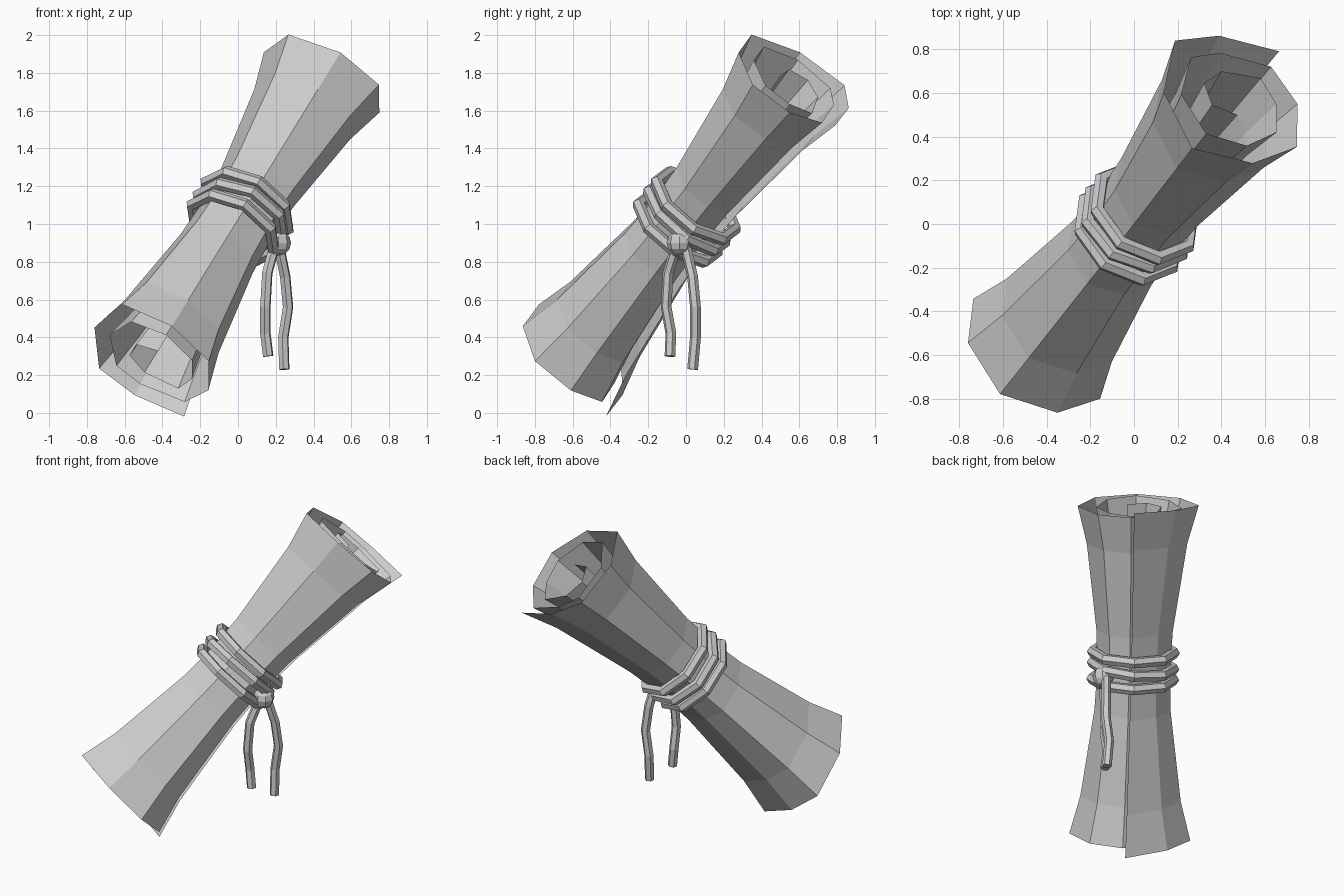
import bpy
import bmesh
from math import cos, sin, radians
from mathutils import Vector, Matrix

if "Cube" in bpy.data.objects:
    bpy.data.objects.remove(bpy.data.objects["Cube"], do_unlink=True)


def material(name, value):
    mat = bpy.data.materials.new(name)
    mat.use_nodes = True
    mat.diffuse_color = (value, value, value, 1)
    mat.node_tree.nodes["Principled BSDF"].inputs["Base Color"].default_value = (value, value, value, 1)
    return mat


grey = material("plain grey", 0.6)

# Leaning frame of the scroll: z runs along the roll
az = radians(52)
axis = Vector((cos(az), sin(az), 1)).normalized()
side = Vector((-sin(az), cos(az), 0))
up = axis.cross(side)
frame = Matrix((side, up, axis)).transposed().to_4x4()
frame.translation = (0, -0.01, 1.02)


def add_mesh(name, bm, matrix=Matrix()):
    bm.transform(matrix)
    mesh = bpy.data.meshes.new(name)
    bm.to_mesh(mesh)
    bm.free()
    mesh.materials.append(grey)
    obj = bpy.data.objects.new(name, mesh)
    bpy.context.collection.objects.link(obj)
    return obj


# Rolled sheet: spiral section (across, up, half length), pinched at the waist
spiral = [(-.03, -.38, 1.09), (.23, -.235, 1.075), (.375, -.05, 1.06),
          (.27, .227, 1.03), (.01, .38, 1.01), (-.25, .231, 1.025),
          (-.364, -.02, 1.035), (-.245, -.235, 1.04), (-.045, -.315, 1.045),
          (.18, -.18, 1.045), (.27, -.05, 1.04), (.2, .17, 1.03),
          (0, .27, 1.03), (-.18, .17, 1.03), (-.25, -.02, 1.03),
          (-.17, -.16, 1.03), (-.04, -.23, 1.03), (.12, -.11, 1.03),
          (.15, .02, 1.03), (.06, .1, 1.03), (-.06, .05, 1.03)]
stations = [(-1, 1), (-.77, .83), (-.24, .63), (0, .6), (.24, .63), (.77, .83), (1, 1)]

bm = bmesh.new()
rows = [[bm.verts.new((x * k, y * k, t * half)) for x, y, half in spiral] for t, k in stations]
for low, high in zip(rows, rows[1:]):
    for i in range(len(spiral) - 1):
        bm.faces.new((low[i], low[i + 1], high[i + 1], high[i]))
add_mesh("rolled_sheet", bm, frame)


# Cord loops: eight-sided rings with a six-sided section
def cord_loop(name, height, tilt, radius=.25, thick=.034):
    bm = bmesh.new()
    rings = []
    for i in range(8):
        a = radians(45 * i)
        rings.append([bm.verts.new((cos(a) * (radius + thick * cos(b)),
                                    sin(a) * (radius + thick * cos(b)), thick * sin(b)))
                      for b in (radians(60 * j) for j in range(6))])
    for i in range(8):
        r, s = rings[i], rings[(i + 1) % 8]
        for j in range(6):
            k = (j + 1) % 6
            bm.faces.new((r[j], s[j], s[k], r[k]))
    move = Matrix.Translation((0, 0, height)) @ Matrix.Rotation(radians(tilt), 4, 'Y')
    add_mesh(name, bm, frame @ move)


for name, height, tilt in (("lower_cord", -.06, 0), ("middle_cord", .025, 4), ("upper_cord", .11, 0)):
    cord_loop(name, height, tilt)

# Knot
bm = bmesh.new()
bmesh.ops.create_uvsphere(bm, u_segments=8, v_segments=6, radius=.066)
add_mesh("knot", bm, Matrix.Translation((.215, -.035, .9)))


# Hanging cord ends
def cord_end(name, points):
    curve = bpy.data.curves.new(name, 'CURVE')
    curve.dimensions = '3D'
    curve.bevel_depth = .029
    curve.bevel_resolution = 1
    curve.use_fill_caps = True
    line = curve.splines.new('POLY')
    line.points.add(len(points) - 1)
    for p, co in zip(line.points, points):
        p.co = (*co, 1)
    line.use_smooth = False
    curve.materials.append(grey)
    bpy.context.collection.objects.link(bpy.data.objects.new(name, curve))


cord_end("short_cord_end", [(.19, -.055, .87), (.155, -.095, .74), (.145, -.105, .56),
                            (.145, -.08, .42), (.16, -.085, .3)])
cord_end("long_cord_end", [(.22, 0, .87), (.25, .035, .72), (.265, .05, .56),
                           (.24, .05, .4), (.245, .035, .23)])
